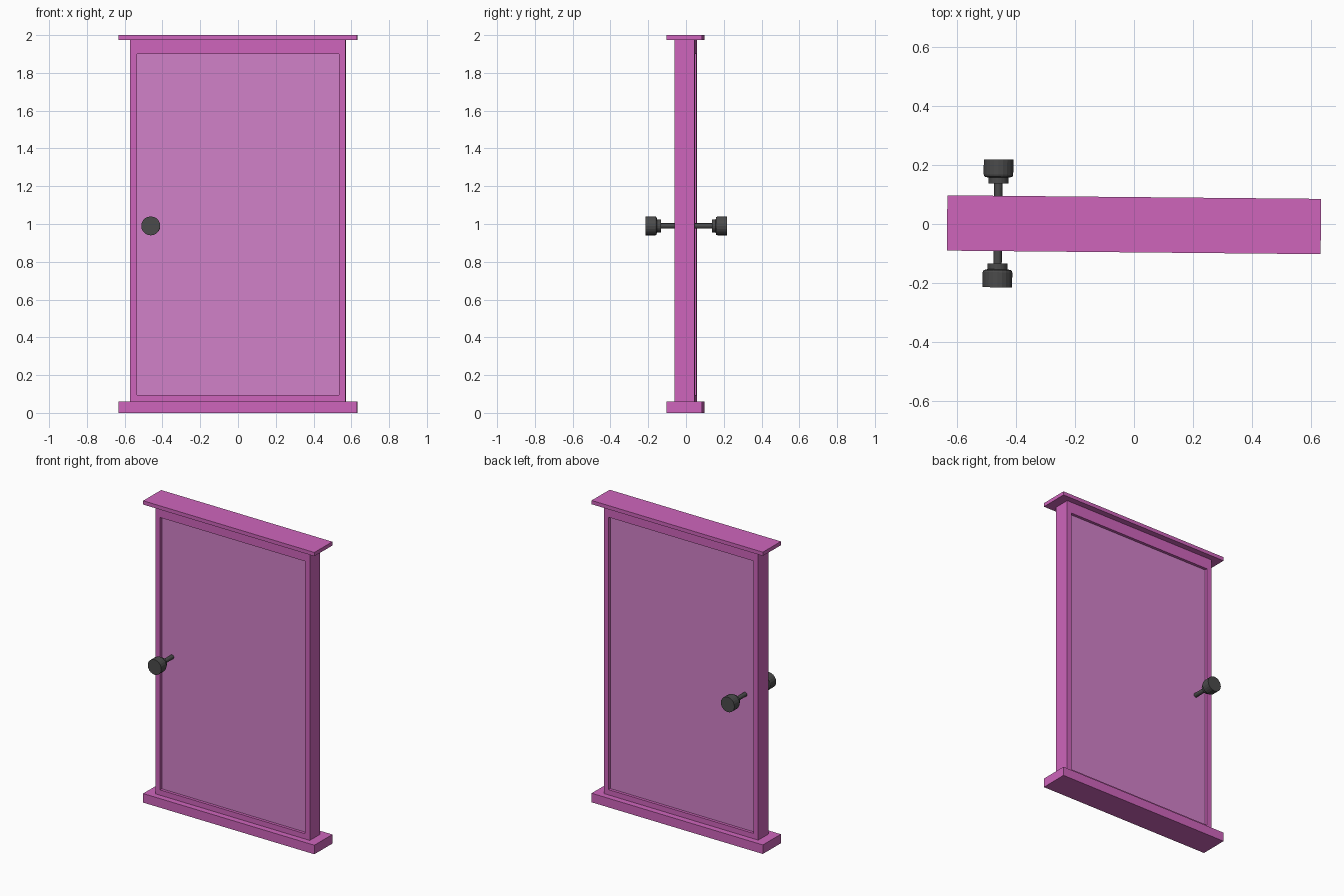
import bpy, bmesh, math
from mathutils import Matrix

if "Cube" in bpy.data.objects:
    bpy.data.objects.remove(bpy.data.objects["Cube"])

# the whole door is turned very slightly about the vertical axis
TURN = Matrix.Translation((0, -0.0025, 0)) @ Matrix.Rotation(-0.0095, 4, 'Z')


def material(name, rgb):
    m = bpy.data.materials.new(name)
    m.diffuse_color = (*rgb, 1)
    m.use_nodes = True
    m.node_tree.nodes["Principled BSDF"].inputs["Base Color"].default_value = m.diffuse_color
    return m


PINK = material("pink_paint", (0.62, 0.13, 0.50))
PALE = material("pale_pink", (0.64, 0.22, 0.58))
DARK = material("dark_metal", (0.07, 0.07, 0.07))


def finish(name, bm, mat):
    bmesh.ops.recalc_face_normals(bm, faces=bm.faces)
    bm.transform(TURN)
    me = bpy.data.meshes.new(name)
    bm.to_mesh(me)
    bm.free()
    me.materials.append(mat)
    ob = bpy.data.objects.new(name, me)
    bpy.context.collection.objects.link(ob)


def box(name, x0, x1, half_depth, z0, z1, mat):
    bm = bmesh.new()
    bmesh.ops.create_cube(bm, size=1, matrix=Matrix.Translation(((x0 + x1) / 2, 0, (z0 + z1) / 2))
                          @ Matrix.Diagonal((x1 - x0, 2 * half_depth, z1 - z0, 1)))
    finish(name, bm, mat)


def knob(name, side):
    # (radius, distance from door centre) profile turned about the y axis
    profile = [(0, 0.03), (0.014, 0.03), (0.014, 0.135), (0.034, 0.135), (0.034, 0.155),
               (0.047, 0.158), (0.05, 0.165), (0.05, 0.216), (0, 0.216)]
    bm = bmesh.new()
    verts = [bm.verts.new((r, side * y, 0)) for r, y in profile]
    edges = [bm.edges.new(p) for p in zip(verts, verts[1:])]
    bmesh.ops.spin(bm, geom=verts + edges, cent=(0, 0, 0), axis=(0, 1, 0),
                   angle=math.tau, steps=20, use_merge=True)
    bmesh.ops.remove_doubles(bm, verts=bm.verts, dist=1e-5)
    bm.transform(Matrix.Translation((-0.46, 0, 0.99)))
    finish(name, bm, DARK)


# sill and head boards
box("bottom_sill", -0.632, 0.632, 0.0935, 0, 0.06, PINK)
box("top_board", -0.632, 0.632, 0.0935, 1.975, 2.0, PINK)

# frame around the door leaf
box("left_stile", -0.57, -0.535, 0.054, 0.06, 1.975, PINK)
box("right_stile", 0.535, 0.57, 0.054, 0.06, 1.975, PINK)
box("bottom_rail", -0.535, 0.535, 0.054, 0.06, 0.095, PINK)
box("top_rail", -0.535, 0.535, 0.054, 1.9, 1.975, PINK)

# recessed door leaf
box("door_panel", -0.535, 0.535, 0.035, 0.095, 1.9, PALE)

# a knob on each face
knob("front_knob", -1)
knob("back_knob", 1)
